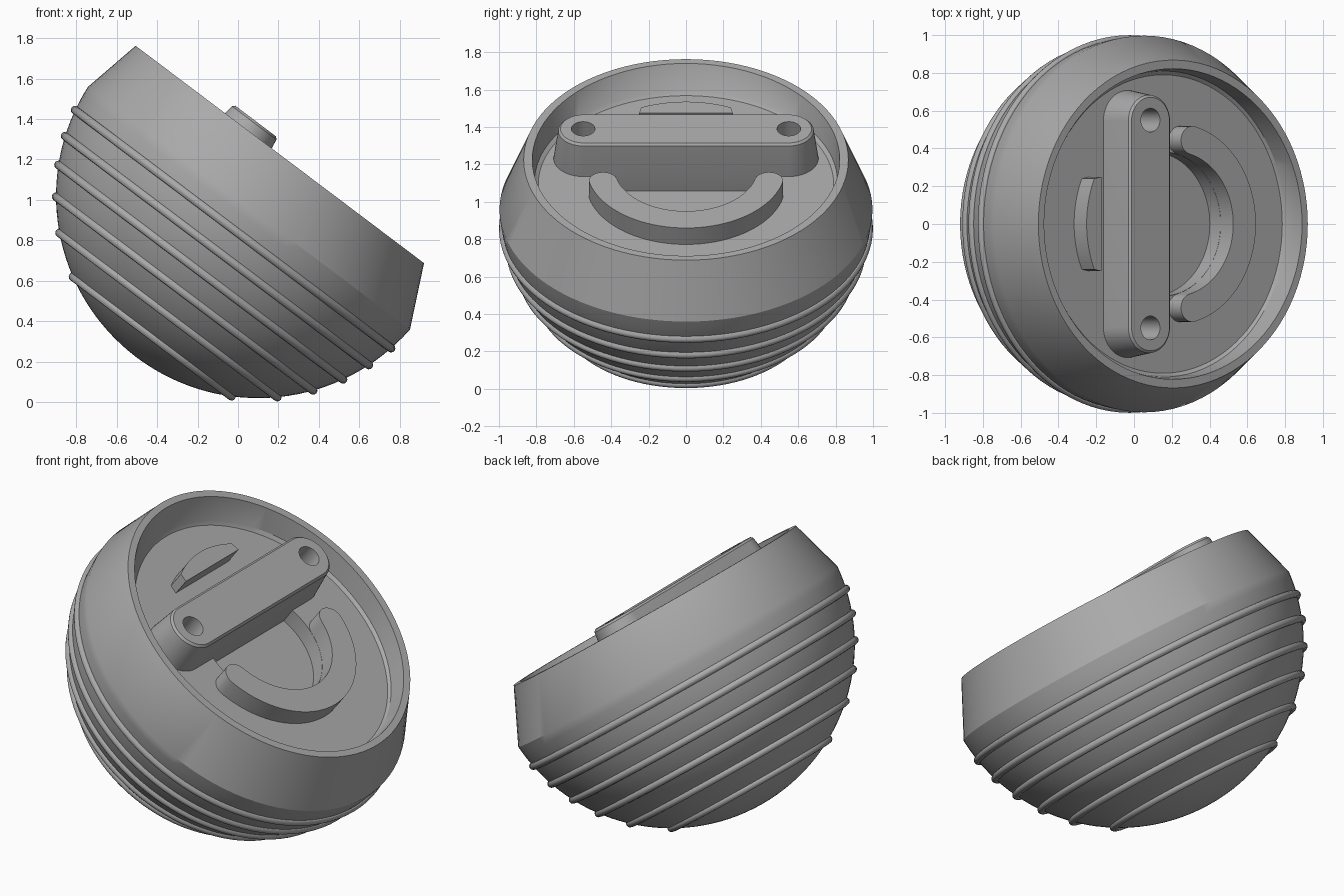
import bpy
import bmesh
from math import sin, cos, pi, sqrt, radians, asin
from mathutils import Matrix

if "Cube" in bpy.data.objects:
    bpy.data.objects.remove(bpy.data.objects["Cube"])

# Tilted frame: origin at the bowl's sphere centre, local z is the bowl axis
FRAME = Matrix.Translation((0.1, 0, 1.02)) @ Matrix.Rotation(radians(37), 4, "Y")
SEG = 96
FLOOR, PIT, RAISED, BAR_TOP = 0.09, -0.005, 0.2, 0.288

grey = bpy.data.materials.new("plain grey")
grey.use_nodes = True
colour = (0.4, 0.4, 0.4, 1)
grey.diffuse_color = colour
grey.node_tree.nodes["Principled BSDF"].inputs["Base Color"].default_value = colour


def finish(obj):
    obj.data.materials.clear()
    obj.data.materials.append(grey)
    bpy.ops.object.select_all(action="DESELECT")
    obj.select_set(True)
    bpy.context.view_layer.objects.active = obj
    bpy.ops.object.shade_smooth_by_angle(angle=radians(30))


def loft(name, loops):
    """Skin closed loops of equal length and cap both ends."""
    bm = bmesh.new()
    rows = [[bm.verts.new(p) for p in loop] for loop in loops]
    n = len(rows[0])
    for a, b in zip(rows, rows[1:]):
        for i in range(n):
            j = (i + 1) % n
            bm.faces.new((a[i], a[j], b[j], b[i]))
    bm.faces.new(rows[0][::-1])
    bm.faces.new(rows[-1])
    bmesh.ops.recalc_face_normals(bm, faces=bm.faces)
    mesh = bpy.data.meshes.new(name)
    bm.to_mesh(mesh)
    bm.free()
    obj = bpy.data.objects.new(name, mesh)
    bpy.context.collection.objects.link(obj)
    obj.matrix_world = FRAME
    return obj


def ring(h, rx, ry=None, shift=0):
    ry = ry or rx
    return [(shift + rx * cos(2 * pi * i / SEG), ry * sin(2 * pi * i / SEG), h)
            for i in range(SEG)]


def prism(name, outline, bottom, top):
    obj = loft(name, [[(x, y, h) for x, y in outline] for h in (bottom, top)])
    finish(obj)


# Bowl: round underside, sloping collar, hollow with a floor and a round pit
start, end = radians(-89.5), asin(-0.076)
loops = []
for i in range(33):
    a = start + (end - start) * i / 32
    loops.append(ring(sin(a), cos(a)))
loops += [
    ring(0.228, 0.893, 0.868, -0.038),
    ring(0.228, 0.855, 0.822, -0.038),
    ring(FLOOR + 0.015, 0.805, 0.81, -0.005),
    ring(FLOOR, 0.79),
    ring(FLOOR, 0.381),
    ring(PIT, 0.381),
]
finish(loft("bowl", loops))

# Raised ribs around the underside
for i in range(6):
    h = -0.206 - 0.133 * i
    bpy.ops.mesh.primitive_torus_add(major_segments=SEG, minor_segments=12,
                                     major_radius=sqrt(1 - h * h), minor_radius=0.021)
    rib = bpy.context.object
    rib.name = f"rib_{i + 1}"
    rib.matrix_world = FRAME @ Matrix.Translation((0, 0, h))
    finish(rib)


# Crossbar: tapered bar with rounded ends and two screw holes
def stadium(h, r):
    pts = []
    for side in (1, -1):
        for i in range(25):
            a = pi * i / 24 + (0 if side > 0 else pi)
            pts.append((-0.233 + r * cos(a), side * 0.545 + r * sin(a), h))
    return pts


bar = loft("crossbar", [stadium(PIT - 0.02, 0.165), stadium(FLOOR, 0.163),
                        stadium(BAR_TOP - 0.012, 0.138), stadium(BAR_TOP, 0.126)])
for side in (-1, 1):
    bpy.ops.mesh.primitive_cylinder_add(vertices=32, radius=0.063, depth=0.4)
    cutter = bpy.context.object
    cutter.name = "screw_hole_cutter"
    cutter.hide_render = True
    cutter.matrix_world = FRAME @ Matrix.Translation((-0.233, side * 0.55, BAR_TOP + 0.02))
    cut = bar.modifiers.new("screw_hole", "BOOLEAN")
    cut.object = cutter
    cut.solver = "EXACT"
    bpy.context.view_layer.objects.active = bar
    bpy.ops.object.modifier_apply(modifier=cut.name)
    bpy.data.objects.remove(cutter)
finish(bar)

# Curved ridge beside the pit, with round ends
MID, HALF, SWEEP = 0.457, 0.075, radians(76)
outline = []
for r, s in ((MID + HALF, 1), (MID - HALF, -1)):
    for i in range(41):
        a = s * SWEEP * (2 * i / 40 - 1)
        outline.append((r * cos(a), r * sin(a)))
    cx, cy = MID * cos(SWEEP), s * MID * sin(SWEEP)
    first = SWEEP if s > 0 else pi - SWEEP
    for i in range(1, 12):
        a = first + pi * i / 12
        outline.append((cx + HALF * cos(a), cy + HALF * sin(a)))
prism("curved_ridge", outline, FLOOR - 0.02, RAISED)

# Small pad on the other side: curved outside, straight inside
outline = [(0.59 * cos(a), 0.59 * sin(a))
           for a in (pi + radians(24) * (i / 12 - 1) for i in range(25))]
outline += [(-0.49, -0.25), (-0.49, 0.25)]
prism("small_pad", outline, FLOOR - 0.02, RAISED)
